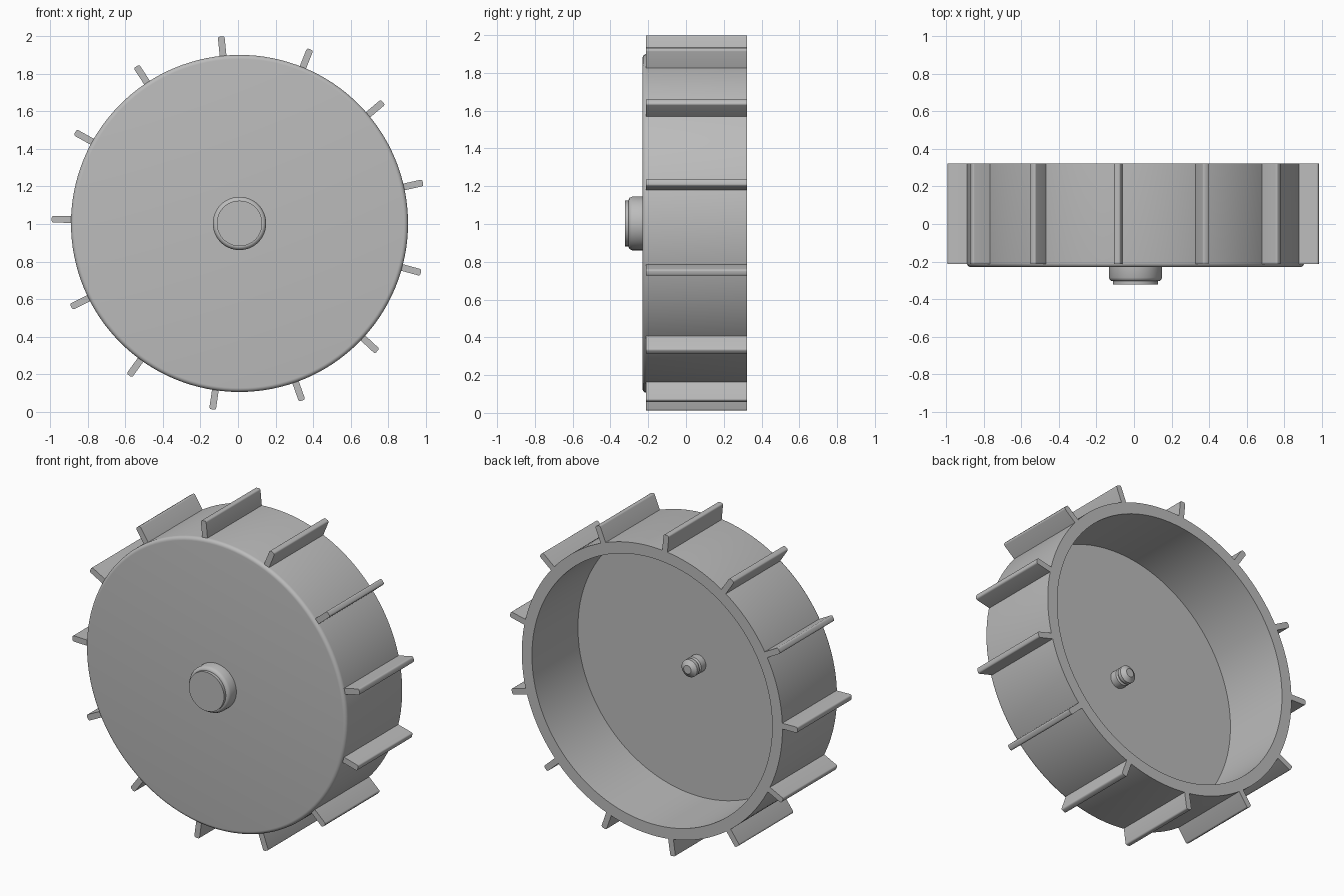
import bpy, bmesh, math
from mathutils import Matrix, Vector

default = bpy.data.objects.get("Cube")
if default:
    bpy.data.objects.remove(default, do_unlink=True)

CENTRE = Vector((0.008, 0, 1.003))
FINS = 13

grey = bpy.data.materials.new("plain grey")
grey.use_nodes = True
colour = (0.5, 0.5, 0.5, 1)
grey.diffuse_color = colour
grey.node_tree.nodes["Principled BSDF"].inputs["Base Color"].default_value = colour


def finish(bm, name):
    bmesh.ops.recalc_face_normals(bm, faces=bm.faces)
    mesh = bpy.data.meshes.new(name)
    bm.to_mesh(mesh)
    bm.free()
    mesh.materials.append(grey)
    obj = bpy.data.objects.new(name, mesh)
    obj.location = CENTRE
    bpy.context.collection.objects.link(obj)
    bpy.ops.object.select_all(action='DESELECT')
    obj.select_set(True)
    bpy.context.view_layer.objects.active = obj
    bpy.ops.object.shade_smooth_by_angle(angle=math.radians(35))
    return obj


def lathe(name, profile, steps):
    """Spin (radius, y) points around the wheel's axle."""
    bm = bmesh.new()
    verts = [bm.verts.new((r, y, 0)) for r, y in profile]
    edges = [bm.edges.new(pair) for pair in zip(verts, verts[1:])]
    bmesh.ops.spin(bm, geom=verts + edges, cent=(0, 0, 0), axis=(0, 1, 0),
                   angle=math.tau, steps=steps)
    bmesh.ops.remove_doubles(bm, verts=bm.verts, dist=0.0001)
    return finish(bm, name)


# Open drum with a rounded front edge and a closed front
R, FRONT, BACK, ROUND = 0.897, -0.23, 0.322, 0.022
arc = [math.radians(a) for a in range(0, 91, 15)]
edge = [(R - ROUND + ROUND * math.sin(a), FRONT + ROUND - ROUND * math.cos(a)) for a in arc]
lathe("wheel_drum", [(0, FRONT)] + edge +
      [(R, BACK), (0.827, BACK), (0.827, -0.13), (0, -0.13)], 128)

# Stepped hub cap on the front
lathe("hub_cap", [(0, -0.322), (0.121, -0.322), (0.121, -0.304), (0.126, -0.304),
                  (0.136, -0.298), (0.142, -0.285), (0.142, -0.22), (0, -0.22)], 64)

# Axle pin inside the drum
lathe("axle_pin", [(0, -0.14), (0.054, -0.14), (0.054, -0.085), (0.045, -0.078),
                   (0.045, -0.072), (0.054, -0.066), (0.054, -0.045),
                   (0.026, -0.025), (0, -0.025)], 32)

# Radial paddles around the drum
for i in range(FINS):
    bm = bmesh.new()
    inner, outer, y0 = 0.87, 1.0, -0.212
    size = (outer - inner, BACK - y0, 0.036)
    place = Matrix.Translation(((inner + outer) / 2, (y0 + BACK) / 2, 0))
    bmesh.ops.create_cube(bm, size=1, matrix=place @ Matrix.Diagonal((*size, 1)))
    tips = [e for e in bm.edges if all(v.co.x > 0.95 for v in e.verts)
            and abs(e.verts[0].co.y - e.verts[1].co.y) > 0.1]
    bmesh.ops.bevel(bm, geom=tips, offset=0.01, segments=3, profile=0.5, affect='EDGES')
    angle = math.radians(95.6) + i * math.tau / FINS
    bmesh.ops.rotate(bm, verts=bm.verts, matrix=Matrix.Rotation(-angle, 3, 'Y'))
    finish(bm, f"paddle_{i + 1}")
